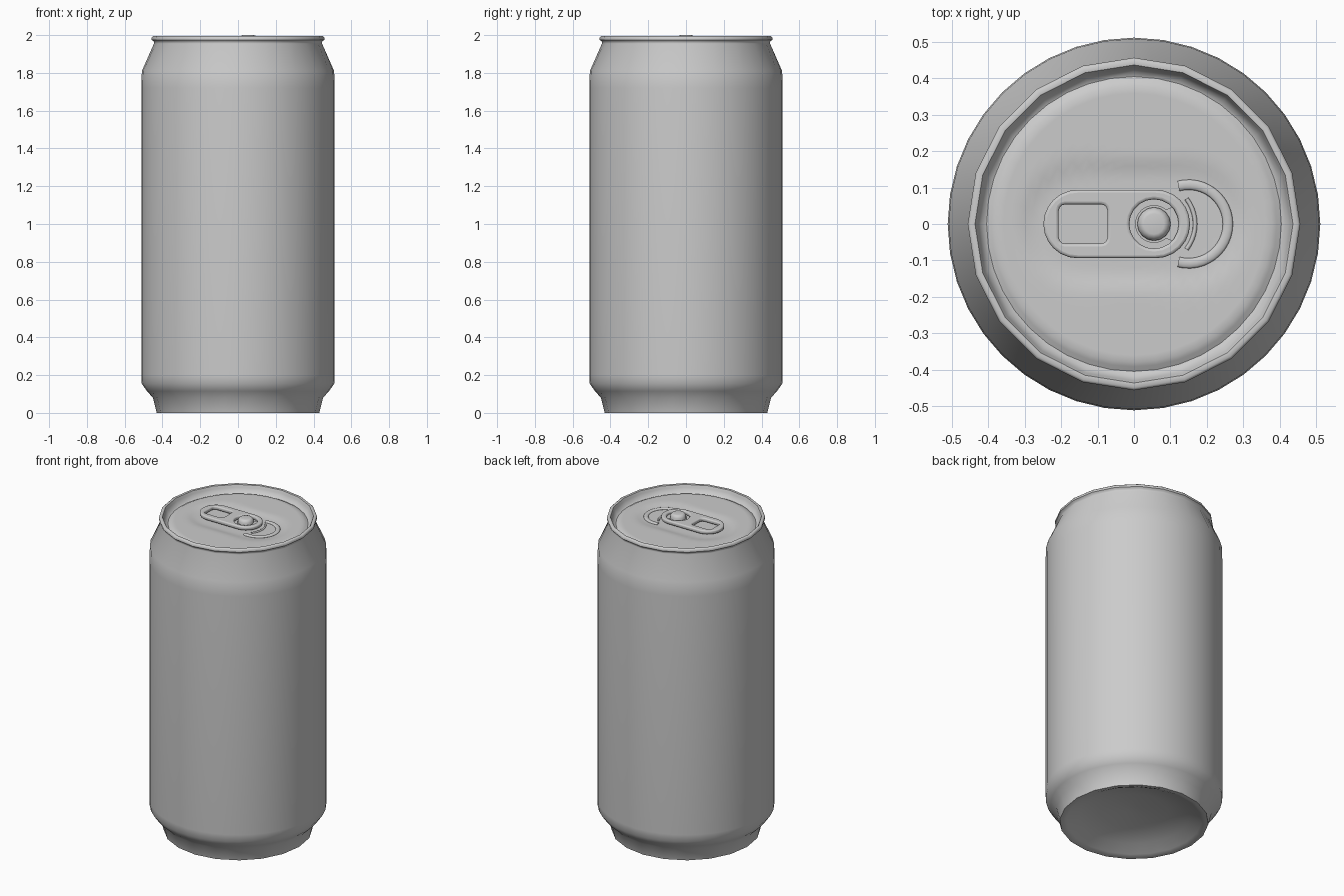
import bpy, bmesh, math

if "Cube" in bpy.data.objects:
    bpy.data.objects.remove(bpy.data.objects["Cube"])

SEG = 40


def finish(ob, angle=50):
    bpy.ops.object.select_all(action='DESELECT')
    ob.select_set(True)
    bpy.context.view_layer.objects.active = ob
    bpy.ops.object.shade_smooth_by_angle(angle=math.radians(angle))


def lathe(name, profile, seg=SEG, cx=0.0, height=None, angle=50):
    """Revolve (radius, z, coarse) points; coarse rings have half the sides."""
    bm = bmesh.new()
    rings = []
    for r, z, coarse in profile:
        if r == 0:
            rings.append([bm.verts.new((cx, 0, z))])
            continue
        ring = []
        for i in range(seg):
            a = math.pi / 2 + 2 * math.pi * i / seg
            rr = r * math.cos(2 * math.pi / seg) if coarse and i % 2 else r
            ring.append(bm.verts.new((cx + rr * math.cos(a), rr * math.sin(a), z)))
        rings.append(ring)
    for a, b in zip(rings, rings[1:]):
        for i in range(seg):
            j = (i + 1) % seg
            if len(a) == 1:
                bm.faces.new((a[0], b[j], b[i]))
            elif len(b) == 1:
                bm.faces.new((a[i], a[j], b[0]))
            else:
                bm.faces.new((a[i], a[j], b[j], b[i]))
    if height:
        for v in bm.verts:
            v.co.z += height(v.co.x, v.co.y)
    bmesh.ops.recalc_face_normals(bm, faces=bm.faces)
    me = bpy.data.meshes.new(name)
    bm.to_mesh(me)
    bm.free()
    ob = bpy.data.objects.new(name, me)
    bpy.context.collection.objects.link(ob)
    finish(ob, angle)
    return ob


def curve_part(name, loops, z, extrude=0.0, bevel=0.0, flat=True, closed=True):
    """Filled plate with holes (flat) or a round bead along a path."""
    cu = bpy.data.curves.new(name, 'CURVE')
    cu.dimensions = '2D' if flat else '3D'
    if flat:
        cu.fill_mode = 'BOTH'
    else:
        cu.fill_mode = 'FULL'
        cu.use_fill_caps = True
    cu.extrude, cu.bevel_depth, cu.bevel_resolution = extrude, bevel, 2
    for pts in loops:
        sp = cu.splines.new('POLY')
        sp.points.add(len(pts) - 1)
        for p, (x, y) in zip(sp.points, pts):
            p.co = (x, y, 0, 1)
        sp.use_cyclic_u = closed
    ob = bpy.data.objects.new(name, cu)
    bpy.context.collection.objects.link(ob)
    ob.location.z = z
    bpy.ops.object.select_all(action='DESELECT')
    ob.select_set(True)
    bpy.context.view_layer.objects.active = ob
    bpy.ops.object.convert(target='MESH')
    finish(bpy.context.view_layer.objects.active)
    return bpy.context.view_layer.objects.active


def arc(cx, r, a0, a1, n):
    return [(cx + r * math.cos(math.radians(a0 + (a1 - a0) * i / n)),
             r * math.sin(math.radians(a0 + (a1 - a0) * i / n))) for i in range(n + 1)]


def rounded_rect(x0, x1, h, r, n=3):
    pts = []
    for cx, cy, a in ((x1 - r, h - r, 0), (x0 + r, h - r, 90),
                      (x0 + r, r - h, 180), (x1 - r, r - h, 270)):
        pts += [(x, y + cy) for x, y in arc(cx, r, a, a + 90, n)]
    return pts


# Can body: domed base, foot, straight wall, faceted neck, rolled rim
lathe("can_body", [
    (0, 0.085, 0), (0.04, 0.083, 0), (0.2, 0.072, 0), (0.32, 0.042, 0),
    (0.39, 0.008, 1), (0.41, 0.0, 1), (0.43, 0.0, 1), (0.45, 0.08, 1),
    (0.482, 0.115, 0), (0.51, 0.155, 0), (0.512, 0.2, 0), (0.512, 1.72, 0),
    (0.509, 1.81, 0), (0.445, 1.955, 1), (0.446, 1.966, 1), (0.457, 1.975, 1),
    (0.457, 1.988, 1), (0.45, 1.994, 1), (0.437, 1.992, 1), (0.43, 1.975, 1)])


# Lid: rim wall, shallow countersink and a panel with a recess around the tab
def recess(x, y):
    d = math.hypot(max(abs(x) - 0.14, 0), y)
    t = min(max((0.19 - d) / 0.06, 0), 1)
    return -0.01 * t * t * (3 - 2 * t)


panel = [(0.38 - 0.02 * i, 1.96, 0) for i in range(19)]
lathe("can_lid", [(0.43, 1.975, 1), (0.42, 1.952, 1), (0.405, 1.947, 0),
                  (0.392, 1.954, 0)] + panel + [(0, 1.96, 0)], height=recess)

# Pull tab with finger hole and rivet hole
B = 0.008
curve_part("pull_tab", [
    arc(0.06, 0.094 - B, -90, 90, 12) + arc(-0.155, 0.094 - B, 90, 270, 12),
    rounded_rect(-0.207 - B, -0.073 + B, 0.054 + B, 0.025),
    arc(0.055, 0.068 + B, 0, 342, 19)], 1.972, 0.004, B)

# Rivet tongue inside the tab, joined on the nose side, and the rivet
curve_part("rivet_tongue", [arc(0.055, 0.052, 50, 310, 16) + arc(0.055, 0.08, -40, 40, 6)],
           1.966, 0.004)
lathe("rivet", [(0.046, 1.95, 0), (0.046, 1.985, 0), (0.036, 1.998, 0),
                (0.028, 2.0, 0), (0, 2.0, 0)], seg=16, cx=0.055)

# Pouring mouth bead and score line beyond the tab nose
bead = curve_part("mouth_bead", [arc(0.15, 0.108, -105, 105, 24)], 1.951,
                  bevel=0.014, flat=False, closed=False)
bead.scale.z = 0.5
score = curve_part("score_line", [arc(0.055, 0.113, -38, 38, 10)], 1.951,
                   bevel=0.006, flat=False, closed=False)
